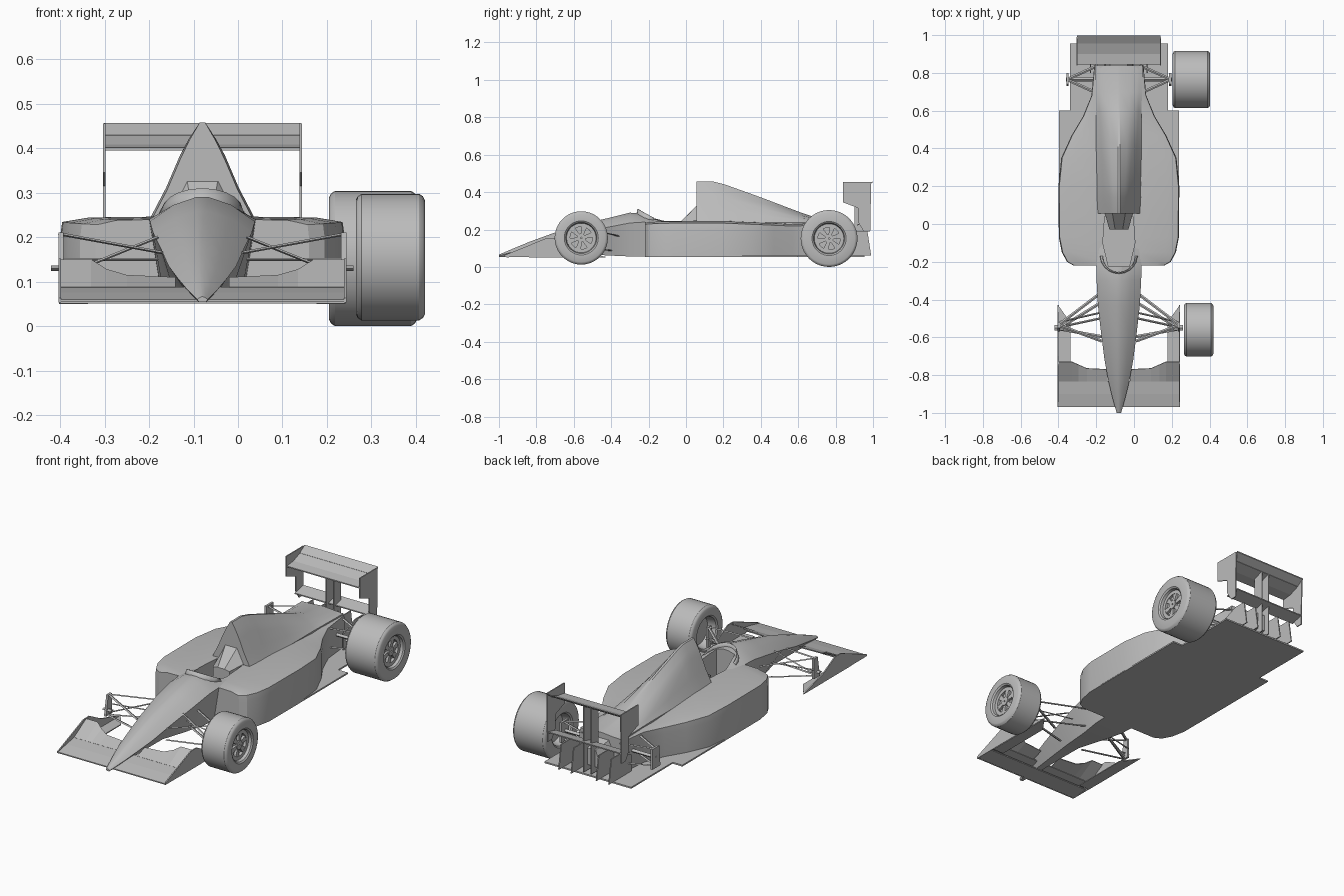
import bpy, bmesh, math
from mathutils import Vector

if "Cube" in bpy.data.objects:
    bpy.data.objects.remove(bpy.data.objects["Cube"])

CX = -0.08  # centre line of the car body
grey = bpy.data.materials.new("light_grey")
grey.diffuse_color = (0.5, 0.5, 0.5, 1)
grey.use_nodes = True
grey.node_tree.nodes["Principled BSDF"].inputs["Base Color"].default_value = grey.diffuse_color


def finish(name, bm, smooth=None):
    bmesh.ops.recalc_face_normals(bm, faces=bm.faces)
    me = bpy.data.meshes.new(name)
    bm.to_mesh(me)
    bm.free()
    me.materials.append(grey)
    ob = bpy.data.objects.new(name, me)
    bpy.context.collection.objects.link(ob)
    if smooth:
        bpy.ops.object.select_all(action='DESELECT')
        ob.select_set(True)
        bpy.context.view_layer.objects.active = ob
        bpy.ops.object.shade_smooth_by_angle(angle=math.radians(smooth))
    return ob


def loft(name, rows, smooth=25):
    """rows: (y, half section from bottom to top), mirrored about the centre line."""
    bm = bmesh.new()
    rings = []
    for y, half in rows:
        pts = half + [(-x, z) for x, z in reversed(half)]
        rings.append([bm.verts.new((CX + x, y, z)) for x, z in pts])
    n = len(rings[0])
    for a, b in zip(rings, rings[1:]):
        for i in range(n):
            bm.faces.new((a[i], a[(i + 1) % n], b[(i + 1) % n], b[i]))
    bm.faces.new(rings[0])
    bm.faces.new(rings[-1])
    return finish(name, bm, smooth)


def prism(name, pts, direction):
    """Flat polygon extruded along a vector."""
    bm = bmesh.new()
    d = Vector(direction)
    a = [bm.verts.new(p) for p in pts]
    b = [bm.verts.new(Vector(p) + d) for p in pts]
    bm.faces.new(a)
    bm.faces.new(b)
    for i in range(len(a)):
        j = (i + 1) % len(a)
        bm.faces.new((a[i], a[j], b[j], b[i]))
    return finish(name, bm)


def fin(name, x, pts, t=0.006):
    return prism(name, [(CX + x - t / 2, y, z) for y, z in pts], (t, 0, 0))


def plank(name, profile, half, t=0.006):
    """Wing element: (y, z) line swept across the full width."""
    loop = profile + [(y, z - t) for y, z in reversed(profile)]
    return prism(name, [(CX - half, y, z) for y, z in loop], (2 * half, 0, 0))


def rod(name, a, b, w=0.016, h=0.007):
    """Flattened bar between two points."""
    a, b = Vector(a), Vector(b)
    d = (b - a).normalized()
    s = d.cross(Vector((0, 0, 1))).normalized() * w / 2
    u = s.cross(d).normalized() * h / 2
    return prism(name, [a + s, a + u, a - s, a - u], b - a)


# Nose and cockpit tub
nose = []
for y, zb, zm, zt, w, wb in [
        (-1.0, .054, .06, .066, .012, .008), (-.92, .055, .082, .1, .034, .012),
        (-.83, .06, .108, .137, .056, .018), (-.72, .068, .135, .177, .076, .025),
        (-.58, .075, .175, .222, .094, .035), (-.43, .062, .21, .258, .111, .06),
        (-.3, .056, .235, .29, .118, .085), (-.22, .056, .24, .285, .12, .09),
        (-.1, .056, .235, .252, .12, .09), (.08, .056, .235, .248, .12, .09)]:
    nose.append((y, [(wb, zb), (w, zm), (w * .55, zm + (zt - zm) * .68), (w * .12, zt)]))
tub = loft("nose_and_tub", nose)

# Sidepods narrowing into the rear bodywork
pods = []
for y, w, zt in [(-.22, .24, .24), (-.2, .275, .242), (-.15, .302, .244), (-.07, .318, .246),
                 (.2, .32, .246), (.35, .305, .24), (.47, .25, .235), (.57, .19, .23),
                 (.68, .145, .235), (.84, .13, .24)]:
    pods.append((y, [(w, .056), (w, zt - .045), (w * .985, zt - .012),
                     (w * .8, zt - .002), (w * .35, zt)]))
body = loft("sidepods", pods)

# Cockpit opening
cut = prism("cockpit_cutter", [(CX + x, y, .12) for x, y in
            [(-.055, -.225), (.055, -.225), (.085, -.1), (.075, .04), (-.075, .04), (-.085, -.1)]],
            (0, 0, .4))
cut.hide_render = True
cut.hide_set(True)
for ob in (tub, body):
    m = ob.modifiers.new("opening", 'BOOLEAN')
    m.operation = 'DIFFERENCE'
    m.solver = 'EXACT'
    m.object = cut

# Windscreen: raised curved strip in front of the opening
steps = [(math.sin(a), math.cos(a)) for a in [math.radians(k * 18 - 90) for k in range(11)]]
bm = bmesh.new()
rows = []
for k, z in ((1, .25), (.9, .31)):
    rows.append([bm.verts.new((CX + s * .1 * k, -.17 - c * .1 * k,
                               z if k == 1 else .262 + .048 * c)) for s, c in steps])
for i in range(10):
    bm.faces.new((rows[0][i], rows[0][i + 1], rows[1][i + 1], rows[1][i]))
screen = finish("windscreen", bm, 30)
screen.modifiers.new("thickness", 'SOLIDIFY').thickness = 0.005

# Engine cover with tall air intake
cover = []
for y, w, zs, ws, zt in [(.055, .115, .375, .05, .458), (.14, .12, .385, .05, .458),
                         (.21, .12, .37, .055, .44), (.4, .12, .315, .07, .372),
                         (.6, .12, .262, .09, .296), (.7, .122, .25, .095, .262),
                         (.84, .125, .236, .1, .245)]:
    cover.append((y, [(w, .2), (w, .238), (w * .45 + ws * .55, .238 + (zs - .238) * .5),
                      (ws, zs), (ws * .6, zs + (zt - zs) * .5), (.006, zt)]))
cover[0] = (.055, [(x, z) for x, z in cover[0][1]])
loft("engine_cover", cover)
# Headrest fairing leading up to the intake
loft("headrest", [(-.03, [(.05, .13), (.05, .235), (.02, .24)]),
                  (.06, [(.075, .13), (.075, .25), (.035, .33)])])

# Flat floor with rounded front and stepped rear
half = [(.235, -.22), (.275, -.2), (.302, -.15), (.318, -.07), (.318, .6), (.26, .6), (.26, .955)]
prism("floor", [(CX + x, y, .053) for x, y in half] +
      [(CX - x, y, .053) for x, y in reversed(half)], (0, 0, .008))

# Front wing
plank("front_wing_main", [(-.97, .06), (-.9, .076), (-.83, .088)], .322)
plank("front_wing_lower_slat", [(-.96, .057), (-.86, .062)], .322)
for s in (-1, 1):
    X = lambda x: CX + s * x
    # Flap that sweeps down towards the nose
    top = [(.322, -.73, .15), (.25, -.73, .15), (.215, -.745, .128), (.17, -.765, .115), (.06, -.77, .11)]
    bm = bmesh.new()
    lo = [bm.verts.new((X(x), -.835, .088)) for x, y, z in top]
    hi = [bm.verts.new((X(x), y, z)) for x, y, z in top]
    for i in range(4):
        bm.faces.new((lo[i], lo[i + 1], hi[i + 1], hi[i]))
    flap = finish("front_flap", bm)
    flap.modifiers.new("thickness", 'SOLIDIFY').thickness = 0.005
    fin("front_endplate", s * .321,
        [(-.97, .053), (-.97, .063), (-.75, .152), (-.7, .152), (-.6, .1), (-.43, .053)])
    prism("front_footplate", [(X(.322), -.84, .05), (X(.322), -.43, .05),
                              (X(.257), -.52, .05), (X(.257), -.84, .05)], (0, 0, .005))

    # Front suspension
    for y in (-.36, -.62):
        rod("front_upper_arm", (X(.09), y, .165), (X(.32), -.535, .207))
    for y in (-.4, -.6):
        rod("front_lower_arm", (X(.07), y, .088), (X(.32), -.555, .105))
    rod("steering_rod", (X(.1), -.47, .15), (X(.32), -.52, .15), .01)
    rod("push_rod", (X(.1), -.5, .2), (X(.31), -.545, .115), .012)
    rod("front_axle", (X(.29), -.55, .13), (X(.34), -.55, .13), .03, .012)
    fin("front_upright", s * .318, [(-.57, .1), (-.52, .1), (-.52, .21), (-.55, .21)], .012)

    # Rear suspension
    for z0, z1 in ((.11, .11), (.215, .2)):
        for y in (.69, .84):
            rod("rear_arm", (X(.11), y, z0), (X(.275), .765, z1))
    rod("drive_shaft", (X(.1), .765, .155), (X(.28), .765, .155), .02, .02)
    fin("rear_upright", s * .272, [(.73, .1), (.8, .1), (.8, .21), (.74, .21)], .012)

    # Rear wing endplate, pylon and diffuser fins
    fin("rear_endplate", s * .221, [(.84, .455), (.84, .345), (.92, .315), (.92, .24), (.95, .19),
                                    (.985, .19), (.99, .455)])
    fin("wing_pylon", s * .022, [(.9, .07), (.96, .07), (.96, .425), (.9, .405)])
    for x in (.075, .15):
        fin("diffuser_fin", s * x, [(.8, .06), (.99, .06), (.97, .19), (.9, .19), (.8, .15)])

# Rear wing elements
plank("rear_wing_main", [(.845, .401), (.9, .408), (.958, .43)], .221)
plank("rear_wing_flap", [(.955, .43), (.998, .457)], .221)
plank("rear_wing_beam", [(.915, .228), (.985, .245)], .221)
# Gearbox tail
loft("gearbox", [(.82, [(.07, .07), (.08, .15), (.05, .22)]), (.93, [(.04, .1), (.045, .15), (.03, .19)])])


def wheel(name, y, zc, r, x0, x1):
    """Tyre lathed around the x axis, open rim wells on both sides, six-spoke rim."""
    rim = .083
    w = x1 - x0
    prof = [(x0 + .05, 0), (x0 + .05, rim * .9), (x0 + .006, rim), (x0, rim + .008), (x0, r - .014),
            (x0 + .004, r - .006), (x0 + .013, r), (x1 - .013, r), (x1 - .004, r - .006),
            (x1, r - .014), (x1, rim + .008), (x1 - .006, rim), (x1 - .035, rim * .93), (x1 - .035, 0)]
    bm = bmesh.new()
    vs = [bm.verts.new((x, y, zc + q)) for x, q in prof]
    es = [bm.edges.new(p) for p in zip(vs, vs[1:])]
    bmesh.ops.spin(bm, geom=vs + es, cent=(0, y, zc), axis=(1, 0, 0),
                   angle=2 * math.pi, steps=40, use_merge=False)
    bmesh.ops.remove_doubles(bm, verts=bm.verts, dist=1e-5)
    finish(name + "_tyre", bm, 30)

    def ring(part, radius, inner, depth):
        b = bmesh.new()
        c = [[b.verts.new((xx, y + q * math.cos(t), zc + q * math.sin(t))) for xx, q in
              ((x1 - .036, radius), (x1 - depth, radius), (x1 - depth, inner), (x1 - .036, inner))]
             for t in [k * math.pi / 15 for k in range(30)]]
        for k in range(30):
            for i in range(3):
                b.faces.new((c[k][i], c[k][i + 1], c[(k + 1) % 30][i + 1], c[(k + 1) % 30][i]))
        finish(name + part, b, 30)
    ring("_rim", rim * .95, rim * .72, .02)
    ring("_hub", rim * .28, .004, .018)
    for k in range(6):
        t = k * math.pi / 3 + .26
        d = Vector((0, math.cos(t), math.sin(t)))
        n = Vector((0, -d.z, d.y))
        c = Vector((x1 - .036, y, zc))
        prism(name + "_spoke", [c + d * .02 + n * .008, c + d * .064 + n * .015,
                                c + d * .064 - n * .015, c + d * .02 - n * .008], (.014, 0, 0))


# Wheels
wheel("front_wheel", -.56, .155, .1425, .265, .42)
wheel("rear_wheel", .765, .152, .152, .205, .402)
